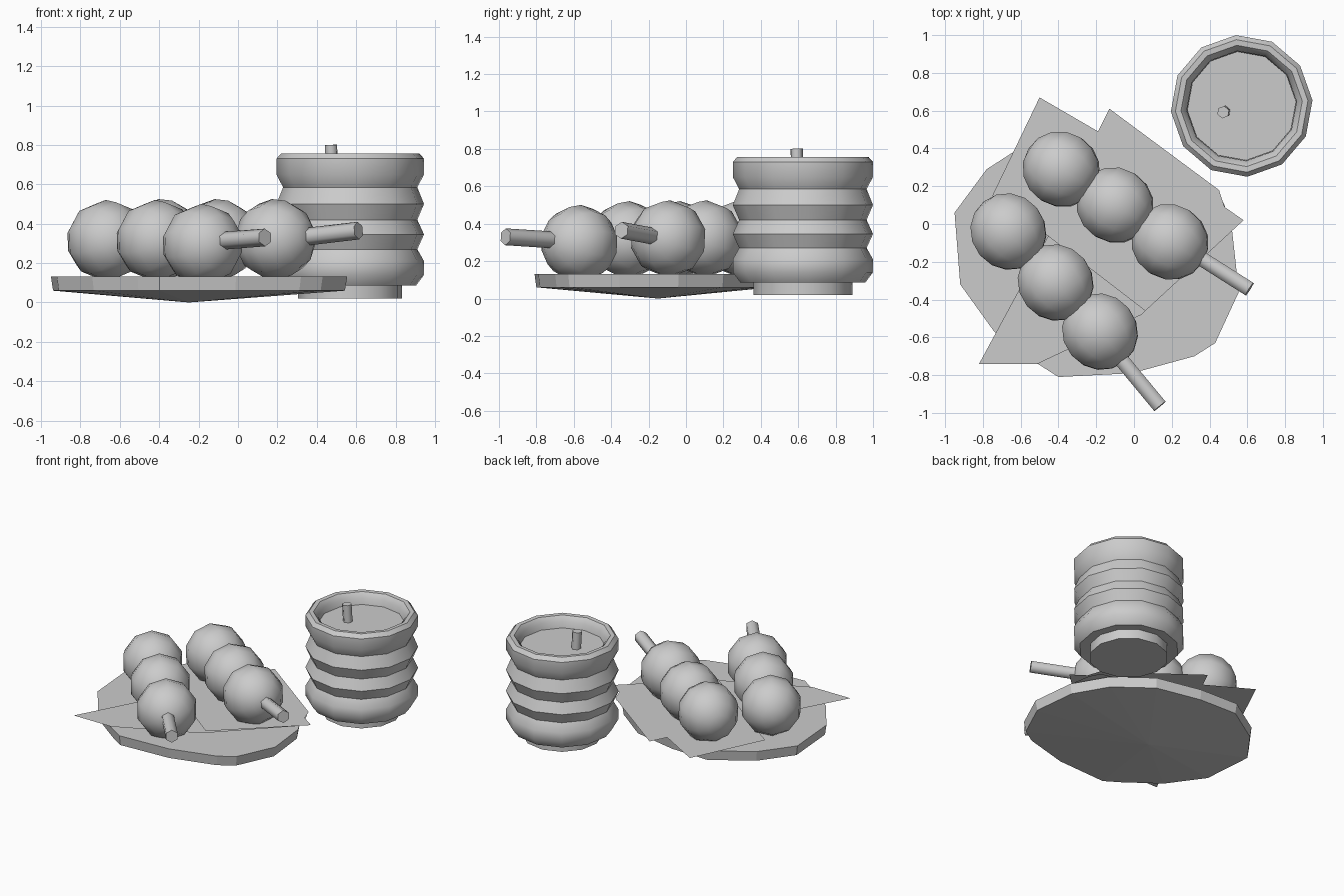
import bpy, math
from mathutils import Vector

if "Cube" in bpy.data.objects:
    bpy.data.objects.remove(bpy.data.objects["Cube"])


def make(name, verts, faces, smooth=None):
    me = bpy.data.meshes.new(name)
    me.from_pydata(verts, [], faces)
    ob = bpy.data.objects.new(name, me)
    bpy.context.collection.objects.link(ob)
    if smooth:
        bpy.ops.object.select_all(action='DESELECT')
        ob.select_set(True)
        bpy.context.view_layer.objects.active = ob
        bpy.ops.object.shade_smooth_by_angle(angle=math.radians(smooth))
    return ob


def lathe(name, profile, centre, n=12, turn=4.6, smooth=40):
    # revolve (radius, z) points and cap both ends
    verts, faces = [], []
    for r, z in profile:
        for i in range(n):
            a = math.radians(turn) + 2 * math.pi * i / n
            verts.append((centre[0] + r * math.cos(a), centre[1] + r * math.sin(a), z))
    for k in range(len(profile) - 1):
        for i in range(n):
            j = (i + 1) % n
            faces.append((k * n + i, k * n + j, (k + 1) * n + j, (k + 1) * n + i))
    faces.append(tuple(reversed(range(n))))
    last = (len(profile) - 1) * n
    faces.append(tuple(range(last, last + n)))
    return make(name, verts, faces, smooth)


def rod(name, a, b, r, n=6):
    a, b = Vector(a), Vector(b)
    bpy.ops.mesh.primitive_cylinder_add(vertices=n, radius=r, depth=(b - a).length,
                                        location=(a + b) / 2)
    ob = bpy.context.object
    ob.name = name
    ob.rotation_euler = (b - a).to_track_quat('Z', 'Y').to_euler()
    bpy.ops.object.shade_smooth_by_angle(angle=math.radians(70))
    return ob


# plate: irregular slab with a shallow cone underneath
outline = [(-.95, .06), (-.92, -.32), (-.74, -.57), (-.51, -.74), (-.40, -.81),
           (-.01, -.79), (.32, -.70), (.43, -.63), (.555, -.36), (.52, -.04),
           (.38, .20), (.13, .39), (-.20, .46), (-.50, .47), (-.64, .38), (-.78, .29)]
n = len(outline)
cx, cy = -.25, -.15
verts = [(x, y, .132) for x, y in outline]
verts += [(cx + (x - cx) * .985, cy + (y - cy) * .985, .06) for x, y in outline]
verts.append((cx, cy, 0))
faces = [tuple(range(n))]
for i in range(n):
    j = (i + 1) % n
    faces += [(i, i + n, j + n, j), (i + n, 2 * n, j + n)]
make("plate", verts, faces)

# two thin leaves crossing on the plate
leaf_a = [(-.82, -.74), (-.51, -.74), (.04, -.48), (.50, -.02), (.48, .10),
          (.44, .18), (-.18, .32), (-.42, 0)]
leaf_b = [(-.50, .67), (-.75, .15), (-.46, -.06), (.06, -.46), (.58, .02),
          (.48, .09), (.45, .18), (-.13, .61), (-.19, .49)]
for name, pts, z in (("lower_leaf", leaf_a, .142), ("upper_leaf", leaf_b, .155)):
    make(name, [(x, y, z) for x, y in pts], [tuple(range(len(pts)))])

# dumplings on two skewers
rows = [([(-.665, -.04, .315), (-.415, -.31, .315), (-.18, -.57, .295)],
         (-.63, -.04, .27), (.137, -.965, .33)),
        ([(-.385, .29, .32), (-.10, .10, .32), (.19, -.095, .32)],
         (-.36, .27, .25), (.612, -.345, .365))]
for k, (balls, start, end) in enumerate(rows):
    q = (Vector(end) - Vector(start)).to_track_quat('Z', 'Y')
    for i, p in enumerate(balls):
        bpy.ops.mesh.primitive_uv_sphere_add(segments=10, ring_count=8, radius=.206, location=p)
        ob = bpy.context.object
        ob.name = f"dumpling_{k + 1}_{i + 1}"
        ob.rotation_euler = q.to_euler()
        bpy.ops.object.shade_smooth_by_angle(angle=math.radians(60))
    rod(f"skewer_{k + 1}", start, end, .045)

# ribbed cup with a foot and a rolled rim
cup = (.57, .625)
lathe("cup", [(.265, .02), (.265, .09), (.335, .085), (.376, .14), (.376, .21),
              (.342, .27), (.376, .345), (.342, .42), (.376, .50), (.342, .585),
              (.376, .65), (.376, .73), (.352, .757), (.322, .755), (.292, .72),
              (.288, .62), (.28, .15)], cup)

# tea surface and floating stalk
lathe("tea", [(.286, .64), (.289, .675)], cup)
rod("tea_stalk", (.48, .595, .64), (.472, .592, .80), .033)
